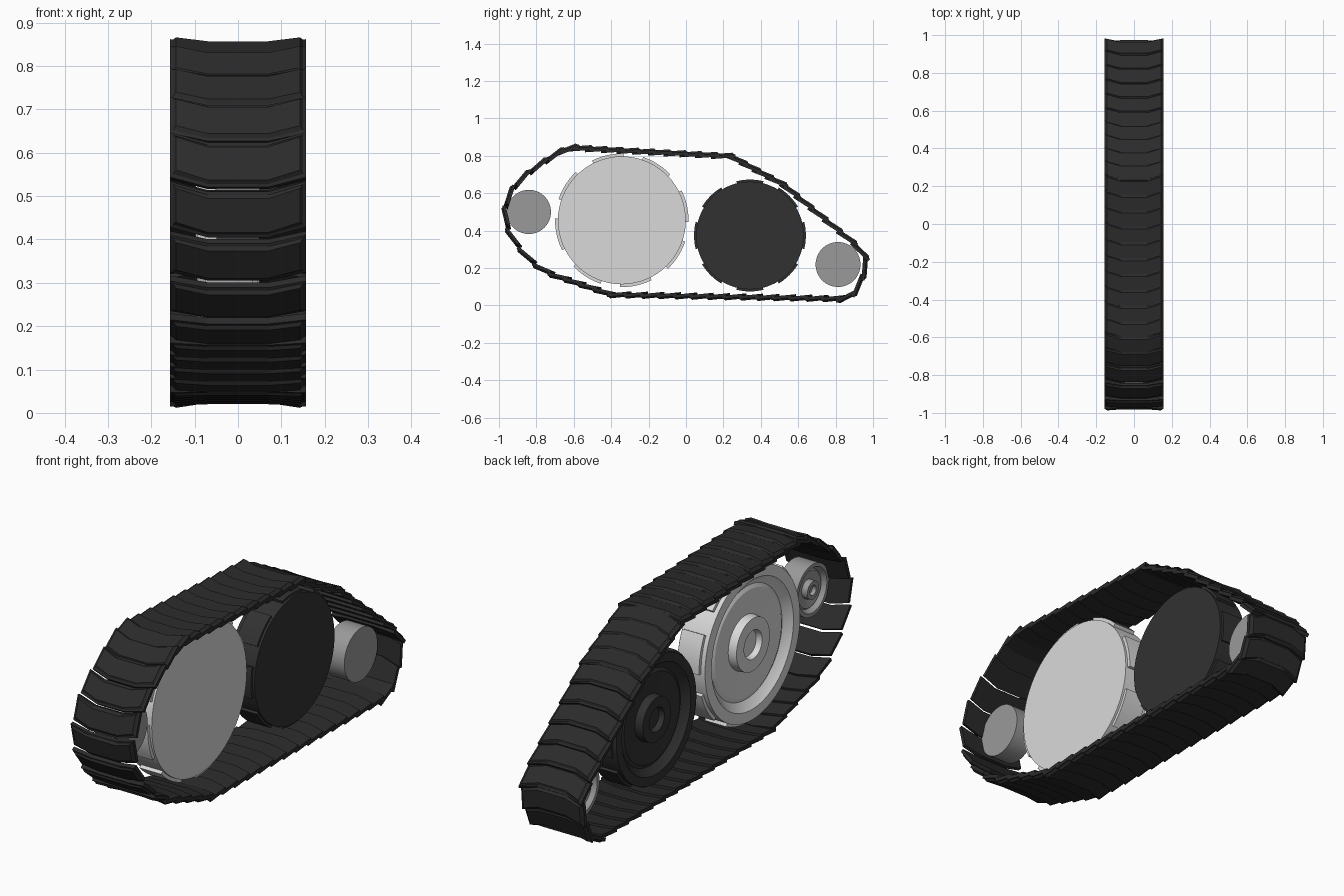
import bpy, bmesh, math
from mathutils import Matrix, Vector

cube = bpy.data.objects.get("Cube")
if cube:
    bpy.data.objects.remove(cube, do_unlink=True)


def material(name, value):
    m = bpy.data.materials.new(name)
    m.use_nodes = True
    color = (value, value, value, 1)
    m.diffuse_color = color
    bsdf = next(n for n in m.node_tree.nodes if n.type == "BSDF_PRINCIPLED")
    bsdf.inputs["Base Color"].default_value = color
    return m


light_grey = material("light grey", 0.70)
mid_grey = material("mid grey", 0.32)
charcoal = material("charcoal", 0.031)
track_black = material("track black", 0.024)


def finish(bm, name, mat, smooth=True):
    bmesh.ops.recalc_face_normals(bm, faces=bm.faces[:])
    mesh = bpy.data.meshes.new(name)
    bm.to_mesh(mesh)
    bm.free()
    mesh.materials.append(mat)
    obj = bpy.data.objects.new(name, mesh)
    bpy.context.collection.objects.link(obj)
    if smooth:
        bpy.ops.object.select_all(action="DESELECT")
        obj.select_set(True)
        bpy.context.view_layer.objects.active = obj
        bpy.ops.object.shade_smooth_by_angle(angle=math.radians(30))
    return obj


# Wheels: flat on the +x side, dished with a raised hub on the -x side
def wheel(name, mat, y, z, r, x_in, x_out, pads=0, pad_start=0, pad_r=0):
    depth = x_in - x_out
    # profile as (share of radius, share of width)
    profile = [(0, 0), (1, 0), (1, 1), (0.86, 1), (0.82, 0.9), (0.75, 0.78),
               (0.70, 0.84), (0.36, 0.74), (0.35, 1.02), (0.19, 1.02),
               (0.17, 0.84), (0, 0.84)]
    bm = bmesh.new()
    verts = [bm.verts.new((x_in - w * depth, 0, s * r)) for s, w in profile]
    edges = [bm.edges.new(pair) for pair in zip(verts, verts[1:])]
    bmesh.ops.spin(bm, geom=verts + edges, axis=(1, 0, 0), cent=(0, 0, 0),
                   angle=math.tau, steps=64)
    bmesh.ops.remove_doubles(bm, verts=bm.verts[:], dist=0.0001)
    bmesh.ops.translate(bm, verts=bm.verts[:], vec=(0, y, z))
    finish(bm, name, mat)

    # Curved tread pads around the rim
    if not pads:
        return
    bm = bmesh.new()
    half = math.radians(14)
    for k in range(pads):
        mid = pad_start + k * math.tau / pads
        rings = []
        for i in range(7):
            a = mid - half + i * half / 3
            rings.append([bm.verts.new((x, y + rad * math.cos(a), z + rad * math.sin(a)))
                          for x, rad in ((x_in - 0.01, r - 0.01), (x_in - 0.01, pad_r),
                                         (x_out + 0.02, pad_r), (x_out + 0.02, r - 0.01))])
        for a, b in zip(rings, rings[1:]):
            for j in range(4):
                n = (j + 1) % 4
                bm.faces.new((a[j], a[n], b[n], b[j]))
        bm.faces.new(rings[0])
        bm.faces.new(rings[-1])
    finish(bm, name + "_pads", mat)


wheel("drive_wheel", light_grey, -0.343, 0.455, 0.342, 0.045, -0.095,
      8, math.radians(12.5), 0.357)
wheel("road_wheel", charcoal, 0.342, 0.374, 0.288, 0.045, -0.09, 8, 0, 0.299)
wheel("front_idler", mid_grey, -0.84, 0.50, 0.118, 0.05, -0.05)
wheel("rear_idler", mid_grey, 0.813, 0.219, 0.12, 0.05, -0.05)


# Track link: chevron plate with a bevelled raised panel; +u is trailing, +v outward
def chevron_slab(bm, levels, place):
    loops = []
    for half_x, half_u, v in levels:
        bend = 0.07
        outline = []
        for x in (-half_x, -bend, bend, half_x):
            lag = 0.012 if abs(x) > bend else -0.012
            outline.append((x, lag))
        front = [(x, lag - half_u) for x, lag in outline]
        back = [(x, lag + half_u) for x, lag in reversed(outline)]
        loops.append([bm.verts.new(place @ Vector((x, u, v))) for x, u in front + back])
    for a, b in zip(loops, loops[1:]):
        for i in range(8):
            n = (i + 1) % 8
            bm.faces.new((a[i], a[n], b[n], b[i]))
    for loop in (loops[0], loops[-1]):
        for i in range(3):
            bm.faces.new((loop[i], loop[i + 1], loop[6 - i], loop[7 - i]))


# Track path in travel order: y, z, links up to the next corner
path = [(0.24, 0.797, 10), (-0.60, 0.842, 1), (-0.665, 0.825, 1), (-0.74, 0.78, 1),
        (-0.835, 0.715, 1), (-0.92, 0.635, 1), (-0.968, 0.53, 1), (-0.955, 0.41, 1),
        (-0.895, 0.31, 1), (-0.81, 0.22, 1), (-0.715, 0.165, 4), (-0.40, 0.058, 14),
        (0.83, 0.036, 1), (0.895, 0.06, 1), (0.945, 0.15, 1), (0.965, 0.25, 1),
        (0.90, 0.33, 5), (0.52, 0.645, 4)]
stops = []
for (y0, z0, n), (y1, z1, _) in zip(path, path[1:] + path[:1]):
    stops += [Vector((0, y0, z0)).lerp(Vector((0, y1, z1)), i / n) for i in range(n)]

bm = bmesh.new()
for a, b in zip(stops, stops[1:] + stops[:1]):
    trailing = (a - b).normalized()
    outward = Vector((1, 0, 0)).cross(trailing)
    axes = Matrix((Vector((1, 0, 0)), trailing, outward)).transposed().to_4x4()
    tilt = Matrix.Rotation(math.radians(7), 4, "X")
    place = Matrix.Translation((a + b) / 2) @ axes @ tilt
    chevron_slab(bm, [(0.157, 0.054, -0.012), (0.157, 0.054, 0.004),
                      (0.150, 0.047, 0.006), (0.143, 0.040, 0.014)], place)
finish(bm, "track_links", track_black, smooth=False)
